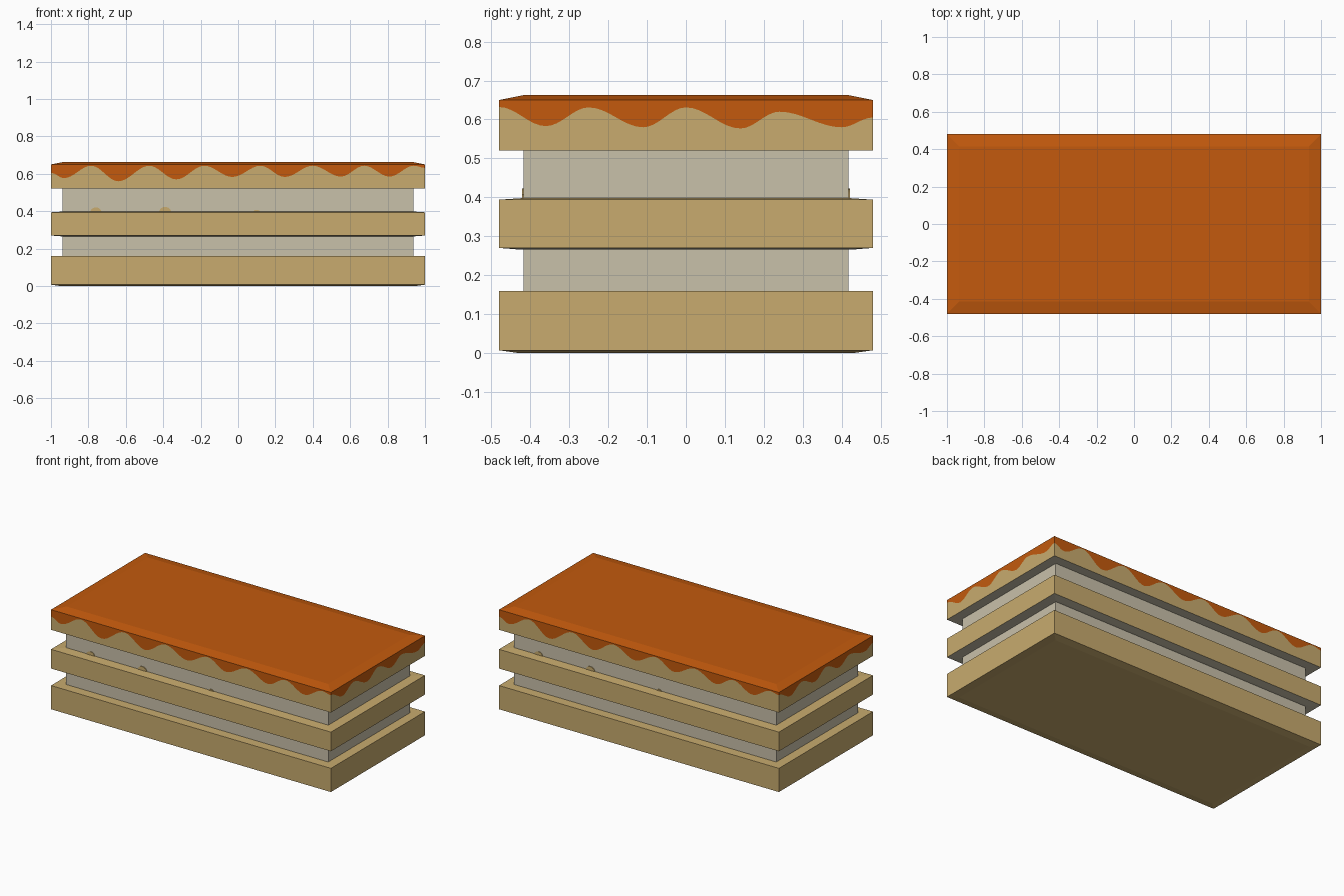
import bpy
import bmesh
import math

cube = bpy.data.objects.get("Cube")
if cube:
    bpy.data.objects.remove(cube)

HALF_X, HALF_Y = 1.0, 0.48


def material(name, rgb):
    mat = bpy.data.materials.new(name)
    mat.use_nodes = True
    mat.diffuse_color = (*rgb, 1)
    mat.node_tree.nodes["Principled BSDF"].inputs["Base Color"].default_value = (*rgb, 1)
    return mat


SPONGE = material("sponge tan", (0.578, 0.407, 0.156))
CREAM = material("cream filling", (0.584, 0.533, 0.402))
ICING = material("orange icing", (0.546, 0.102, 0.004))


def loft(name, rings, mats, row_mats, bottom=0, top=0):
    """Skin a stack of equal rings; one material index per row and per cap."""
    bm = bmesh.new()
    loops = [[bm.verts.new(p) for p in ring] for ring in rings]
    n = len(loops[0])
    for low, high, index in zip(loops, loops[1:], row_mats):
        for i in range(n):
            j = (i + 1) % n
            bm.faces.new((low[i], low[j], high[j], high[i])).material_index = index
    bm.faces.new(loops[0][::-1]).material_index = bottom
    bm.faces.new(loops[-1]).material_index = top
    mesh = bpy.data.meshes.new(name)
    bm.to_mesh(mesh)
    bm.free()
    for mat in mats:
        mesh.materials.append(mat)
    obj = bpy.data.objects.new(name, mesh)
    bpy.context.collection.objects.link(obj)
    return obj


def rect(z, inset=0.0):
    x, y = HALF_X - inset, HALF_Y - inset
    return [(-x, -y, z), (x, -y, z), (x, y, z), (-x, y, z)]


# Sponge layers with faintly bowed faces, and the recessed cream between them
loft("bottom_sponge", [rect(0, 0.05), rect(0.007), rect(0.16)], [SPONGE], (0, 0))
loft("lower_cream", [rect(0.155, 0.063), rect(0.272, 0.063)], [CREAM], (0,))
loft("middle_sponge",
     [rect(0.266, 0.05), rect(0.27), rect(0.394), rect(0.398, 0.06)],
     [SPONGE, CREAM], (1, 0, 0), bottom=1)
loft("upper_cream", [rect(0.392, 0.063), rect(0.525, 0.063)], [CREAM], (0,))

# Icing edge: alternating valleys and peaks along a long and a short side
LONG_EDGE = [(-1, .605), (-.93, .577), (-.785, .643), (-.64, .56), (-.475, .643),
             (-.33, .57), (-.18, .643), (-.03, .583), (.12, .643), (.25, .583),
             (.4, .643), (.55, .585), (.675, .643), (.81, .585), (.94, .643), (1, .632)]
SHORT_EDGE = [(-.48, .632), (-.36, .583), (-.25, .631), (-.11, .58), (0, .631),
              (.14, .577), (.24, .62), (.4, .58), (.48, .605)]


def wave(keys, steps=8):
    """Ease between keys, leaving out the final point."""
    points = []
    for (a, za), (b, zb) in zip(keys, keys[1:]):
        for s in range(steps):
            t = s / steps
            ease = (1 - math.cos(math.pi * t)) / 2
            points.append((a + (b - a) * t, za + (zb - za) * ease))
    return points


half = [(u, -HALF_Y, z) for u, z in wave(LONG_EDGE)]
half += [(HALF_X, u, z) for u, z in wave(SHORT_EDGE)]
drip = half + [(-x, -y, z) for x, y, z in half]


def outline(z, inset=0.0):
    sx, sy = 1 - inset / HALF_X, 1 - inset / HALF_Y
    return [(x * sx, y * sy, z) for x, y, _ in drip]


# Top layer: sponge below the drip line, icing above it
loft("iced_top_sponge",
     [outline(0.52), drip, outline(0.65), outline(0.663, 0.065)],
     [SPONGE, ICING, CREAM], (0, 1, 1), bottom=2, top=1)

# Small crumbs against the upper cream, repeated on the back
for number, (cx, width, height) in enumerate(
        [(-0.76, 0.03, 0.025), (-0.39, 0.032, 0.028), (0.1, 0.02, 0.012)]):
    for side, label in ((1, "front"), (-1, "back")):
        rings = []
        for y in (-0.414, -0.421):
            arc = [math.pi * k / 10 for k in range(11)]
            rings.append([(side * (cx + width * math.cos(a)), side * y,
                           0.395 + height * math.sin(a)) for a in arc])
        loft(f"{label}_crumb_{number + 1}", rings[::-1], [SPONGE], (0,))

# Consistent outward normals
for obj in bpy.context.collection.objects:
    if obj.type == "MESH" and "crumb" in obj.name:
        bm = bmesh.new()
        bm.from_mesh(obj.data)
        bmesh.ops.recalc_face_normals(bm, faces=bm.faces)
        bm.to_mesh(obj.data)
        bm.free()
